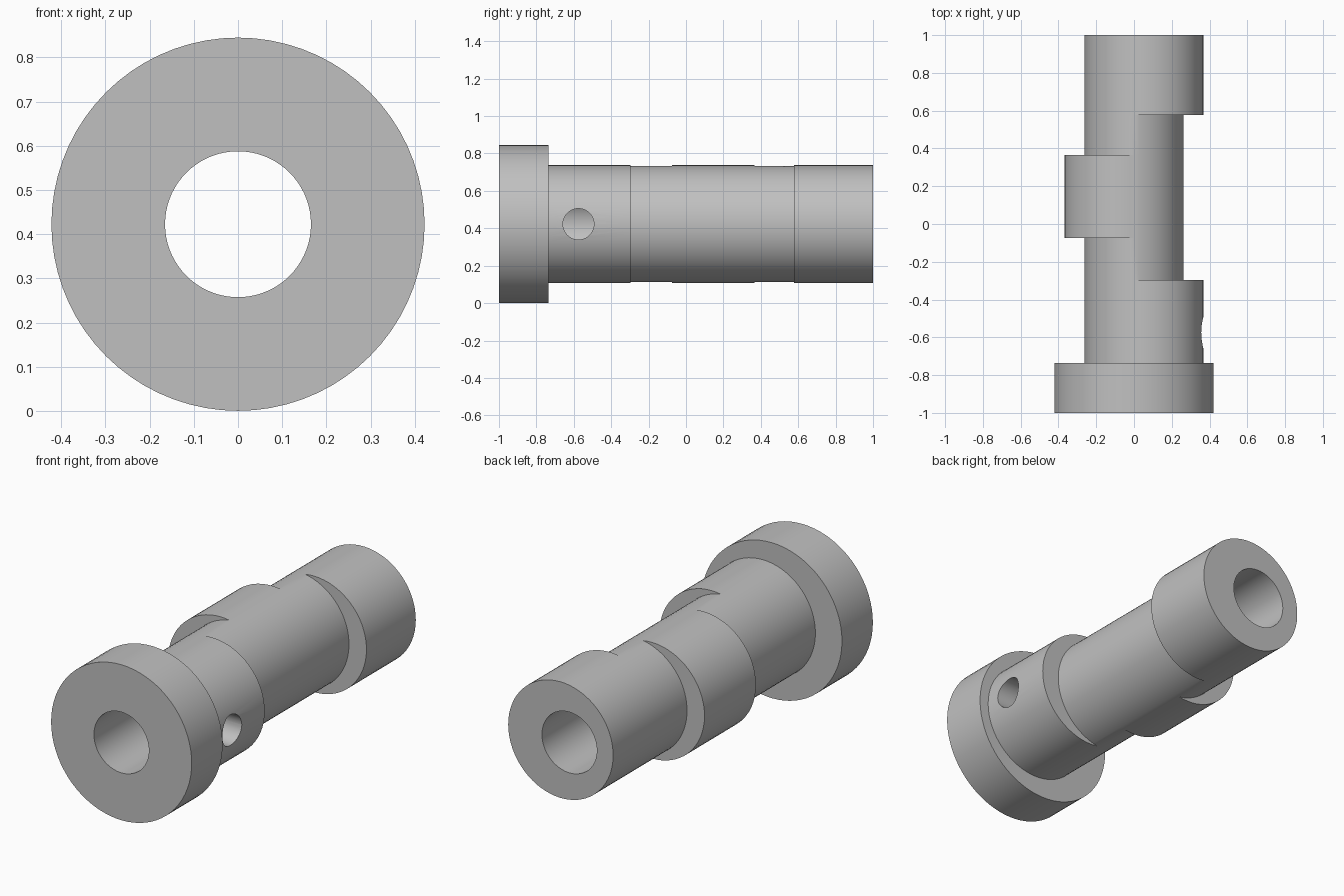
import bpy, bmesh
from math import sin, cos, pi, sqrt
from mathutils import Matrix

SEGMENTS = 72
AXIS_Z = 0.4225
BODY_R = 0.315
OFFSET = 0.0525

old = bpy.data.objects.get("Cube")
if old:
    bpy.data.objects.remove(old)

steel = bpy.data.materials.new("plain_grey")
steel.use_nodes = True
grey = (0.53, 0.53, 0.53, 1)
steel.diffuse_color = grey
steel.node_tree.nodes["Principled BSDF"].inputs["Base Color"].default_value = grey


# Cross-sections, as distance from the bore axis at an angle
def circle(radius, shift=0.0):
    return lambda a: shift * cos(a) + sqrt(radius ** 2 - (shift * sin(a)) ** 2)


bore = circle(0.165)
head = circle(0.422)
left_lobe = circle(BODY_R, OFFSET)
right_lobe = circle(BODY_R, -OFFSET)


def neck(a):
    return min(left_lobe(a), right_lobe(a))


# Sections from front to back: start, end, outline
sections = [
    (-1.0, -0.735, head),
    (-0.735, -0.296, left_lobe),
    (-0.296, -0.075, neck),
    (-0.075, 0.366, right_lobe),
    (0.366, 0.577, neck),
    (0.577, 1.0, left_lobe),
]
rings = [(-1.0, bore)]
for start, end, outline in sections:
    rings += [(start, outline), (end, outline)]
rings.append((1.0, bore))


def add_object(name, bm):
    mesh = bpy.data.meshes.new(name)
    bm.to_mesh(mesh)
    bm.free()
    mesh.materials.append(steel)
    obj = bpy.data.objects.new(name, mesh)
    bpy.context.collection.objects.link(obj)
    return obj


# Headed eccentric shaft with a through bore, skinned ring to ring
bm = bmesh.new()
angles = [2 * pi * i / SEGMENTS for i in range(SEGMENTS)]
loops = [[bm.verts.new((f(a) * cos(a), y, AXIS_Z + f(a) * sin(a))) for a in angles]
         for y, f in rings]
for ring, following in zip(loops, loops[1:] + loops[:1]):
    for i in range(SEGMENTS):
        j = (i + 1) % SEGMENTS
        bm.faces.new((ring[i], ring[j], following[j], following[i]))
bmesh.ops.remove_doubles(bm, verts=bm.verts, dist=1e-5)
bmesh.ops.recalc_face_normals(bm, faces=bm.faces)
shaft = add_object("eccentric_shaft", bm)

# Cross hole from the left side into the bore
bm = bmesh.new()
bmesh.ops.create_cone(bm, cap_ends=True, segments=40, radius1=0.083, radius2=0.083, depth=0.5,
                      matrix=Matrix.Translation((0.3, -0.575, AXIS_Z)) @ Matrix.Rotation(pi / 2, 4, 'Y'))
cutter = add_object("cross_hole_cutter", bm)
cutter.hide_render = True

bpy.context.view_layer.objects.active = shaft
shaft.select_set(True)
cut = shaft.modifiers.new("cross_hole", 'BOOLEAN')
cut.operation = 'DIFFERENCE'
cut.solver = 'EXACT'
cut.object = cutter
bpy.ops.object.modifier_apply(modifier=cut.name)
bpy.data.objects.remove(cutter)

# Smooth round walls, crisp steps
bpy.ops.object.select_all(action='DESELECT')
shaft.select_set(True)
bpy.ops.object.shade_smooth_by_angle(angle=pi / 6)
